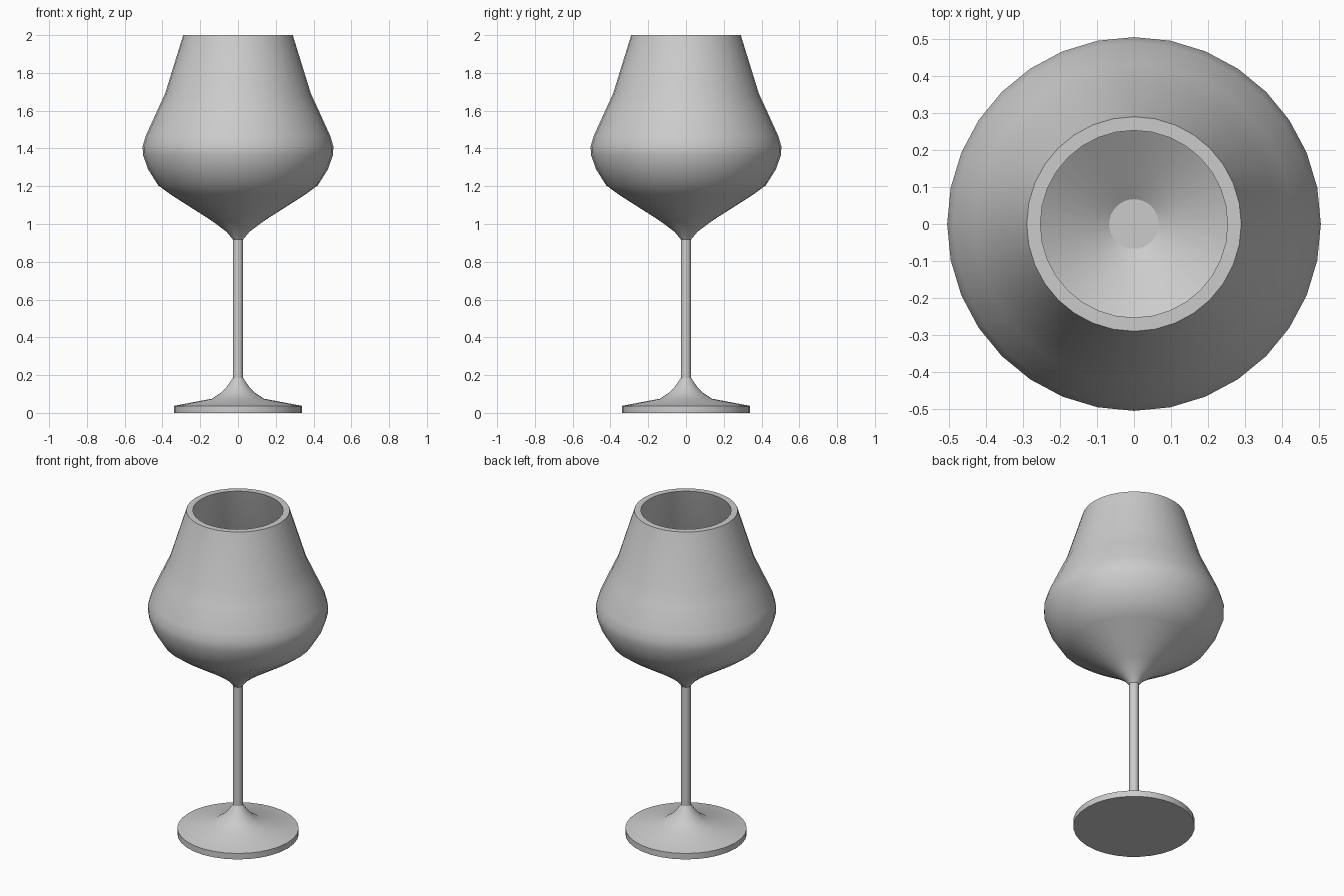
import bpy, bmesh, math

if "Cube" in bpy.data.objects:
    bpy.data.objects.remove(bpy.data.objects["Cube"])

SIDES = 32


def lathe(name, profile, angle, cap_start=False, cap_end=False):
    """Revolve (radius, z) points about z, optionally capping either end."""
    bm = bmesh.new()
    rings = []
    for r, z in profile:
        rings.append([bm.verts.new((r * math.cos(2 * math.pi * i / SIDES),
                                    r * math.sin(2 * math.pi * i / SIDES), z))
                      for i in range(SIDES)])
    for a, b in zip(rings, rings[1:]):
        for i in range(SIDES):
            j = (i + 1) % SIDES
            bm.faces.new((a[i], a[j], b[j], b[i]))
    if cap_start:
        bm.faces.new(rings[0][::-1])
    if cap_end:
        bm.faces.new(rings[-1])
    mesh = bpy.data.meshes.new(name)
    bm.to_mesh(mesh)
    bm.free()
    obj = bpy.data.objects.new(name, mesh)
    bpy.context.collection.objects.link(obj)
    bpy.ops.object.select_all(action='DESELECT')
    obj.select_set(True)
    bpy.context.view_layer.objects.active = obj
    bpy.ops.object.shade_smooth_by_angle(angle=math.radians(angle))
    return obj


# Foot: flat disc flaring up to the stem
lathe("foot", [(0.34, 0), (0.34, 0.037), (0.138, 0.075), (0.09, 0.107),
               (0.06, 0.137), (0.027, 0.185)], 40, cap_start=True)

# Stem
lathe("stem", [(0.027, 0.185), (0.027, 0.918)], 30)

# Bowl: outside from the stem to the rim, then down the inside to the floor
outer = [(0.027, 0.918), (0.062, 0.96), (0.143, 1.02), (0.355, 1.155),
         (0.423, 1.205), (0.476, 1.29), (0.503, 1.365), (0.505, 1.41),
         (0.489, 1.465), (0.43, 1.595), (0.386, 1.69), (0.29, 2.0)]
inner = [(0.253, 2.0), (0.35, 1.68), (0.395, 1.58), (0.453, 1.455),
         (0.468, 1.405), (0.467, 1.375), (0.442, 1.305), (0.397, 1.231),
         (0.333, 1.187), (0.125, 1.054), (0.067, 1.015)]
lathe("bowl", outer + inner, 30, cap_end=True)
